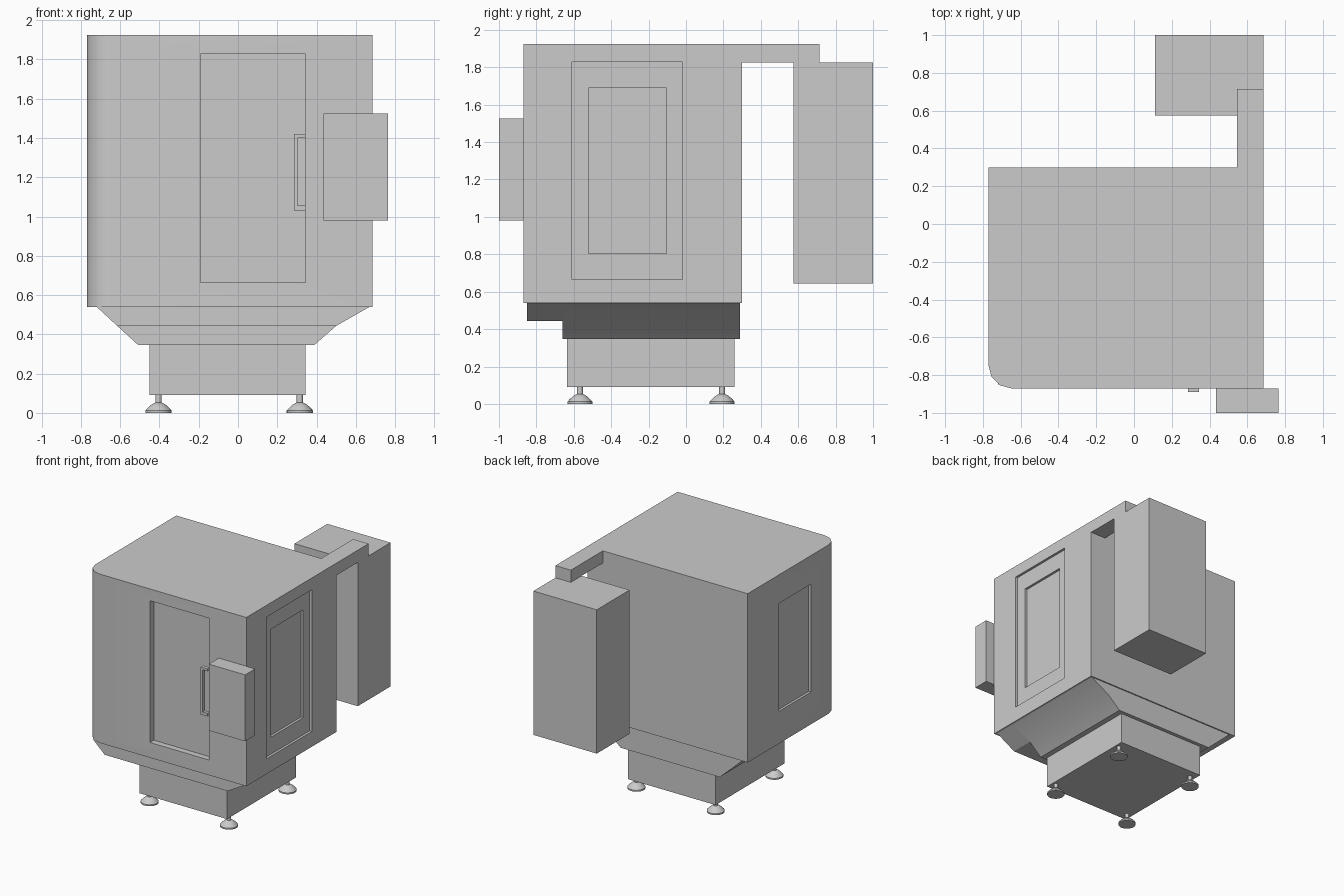
import bpy, bmesh, math

if "Cube" in bpy.data.objects:
    bpy.data.objects.remove(bpy.data.objects["Cube"])


def new_object(name, bm, smooth=False):
    bmesh.ops.recalc_face_normals(bm, faces=bm.faces[:])
    mesh = bpy.data.meshes.new(name)
    bm.to_mesh(mesh)
    bm.free()
    ob = bpy.data.objects.new(name, mesh)
    bpy.context.collection.objects.link(ob)
    if smooth:
        shade(ob)
    return ob


def shade(ob):
    bpy.ops.object.select_all(action='DESELECT')
    ob.select_set(True)
    bpy.context.view_layer.objects.active = ob
    bpy.ops.object.shade_smooth_by_angle(angle=math.radians(35))


def prism(name, points, offset):
    """Extrude a closed 3D outline along an offset vector."""
    bm = bmesh.new()
    face = bm.faces.new([bm.verts.new(p) for p in points])
    ext = bmesh.ops.extrude_face_region(bm, geom=[face])
    moved = [g for g in ext['geom'] if isinstance(g, bmesh.types.BMVert)]
    bmesh.ops.translate(bm, verts=moved, vec=offset)
    return new_object(name, bm)


def box(name, x, y, z):
    pts = [(x[0], y[0], z[0]), (x[1], y[0], z[0]), (x[1], y[1], z[0]), (x[0], y[1], z[0])]
    return prism(name, pts, (0, 0, z[1] - z[0]))


def boolean(target, tool, operation):
    mod = target.modifiers.new(operation.title(), 'BOOLEAN')
    mod.object, mod.operation, mod.solver = tool, operation, 'EXACT'
    bpy.context.view_layer.objects.active = target
    bpy.ops.object.modifier_apply(modifier=mod.name)
    bpy.data.objects.remove(tool)


def lathe(name, profile, loc, steps=24):
    bm = bmesh.new()
    verts = [bm.verts.new((r, 0, z)) for r, z in profile]
    edges = [bm.edges.new(p) for p in zip(verts, verts[1:])]
    bmesh.ops.spin(bm, geom=verts + edges, cent=(0, 0, 0), axis=(0, 0, 1),
                   angle=math.tau, steps=steps)
    bmesh.ops.remove_doubles(bm, verts=bm.verts[:], dist=1e-5)
    ob = new_object(name, bm, smooth=True)
    ob.location = loc
    return ob


# Enclosure with one rounded front corner
r, x0, x1, y0, y1 = 0.12, -0.77, 0.685, -0.87, 0.30
corner = [(x0 + r - r * math.cos(a), y0 + r - r * math.sin(a), 0.54)
          for a in (math.radians(30 * i) for i in range(4))]
body = prism("enclosure", corner + [(x1, y0, 0.54), (x1, y1, 0.54), (x0, y1, 0.54)],
             (0, 0, 1.385))

# Cable duct running back to the cabinet
boolean(body, box("cable_duct", (0.545, x1), (0.2, 0.715), (1.825, 1.925)), 'UNION')

# Recesses: front door, stepped right panel, left window
for x, y, z in [
    ((-0.19, 0.345), (-1.0, -0.82), (0.665, 1.828)),
    ((0.665, 0.8), (-0.61, -0.02), (0.665, 1.828)),
    ((0.645, 0.8), (-0.52, -0.105), (0.805, 1.69)),
    ((-0.9, -0.75), (-0.52, -0.105), (0.805, 1.69)),
]:
    boolean(body, box("cutter", x, y, z), 'DIFFERENCE')
shade(body)

# Door handle: bracket fixed to the door edge
handle = [(0.345, 1.03), (0.285, 1.03), (0.285, 1.42), (0.345, 1.42),
          (0.345, 1.40), (0.302, 1.40), (0.302, 1.055), (0.345, 1.055)]
prism("door_handle", [(x, -0.89, z) for x, z in handle], (0, 0.03, 0))

# Control panel and electrical cabinet
box("control_panel", (0.435, 0.765), (-1.0, -0.87), (0.98, 1.525))
box("electrical_cabinet", (0.11, 0.685), (0.575, 1.0), (0.645, 1.825))

# Sloped skirt: shallow in front, deeper towards the back
upper = [(-0.72, 0.54), (-0.615, 0.443), (0.50, 0.443), (0.67, 0.54)]
full = [(-0.72, 0.54), (-0.615, 0.443), (-0.51, 0.347), (0.39, 0.347), (0.50, 0.443), (0.67, 0.54)]
prism("skirt_front", [(x, -0.85, z) for x, z in upper], (0, 0.19, 0))
shade(prism("skirt_rear", [(x, -0.66, z) for x, z in full], (0, 0.95, 0)))

# Plinth and levelling feet
box("plinth", (-0.45, 0.345), (-0.635, 0.26), (0.09, 0.347))
foot = [(0, 0), (0.067, 0), (0.067, 0.012), (0.05, 0.03), (0.035, 0.043),
        (0.018, 0.052), (0.016, 0.052), (0.016, 0.092), (0, 0.092)]
for fx, side in ((-0.405, "left"), (0.315, "right")):
    for fy, end in ((-0.567, "front"), (0.193, "rear")):
        lathe(f"foot_{end}_{side}", foot, (fx, fy, 0))
